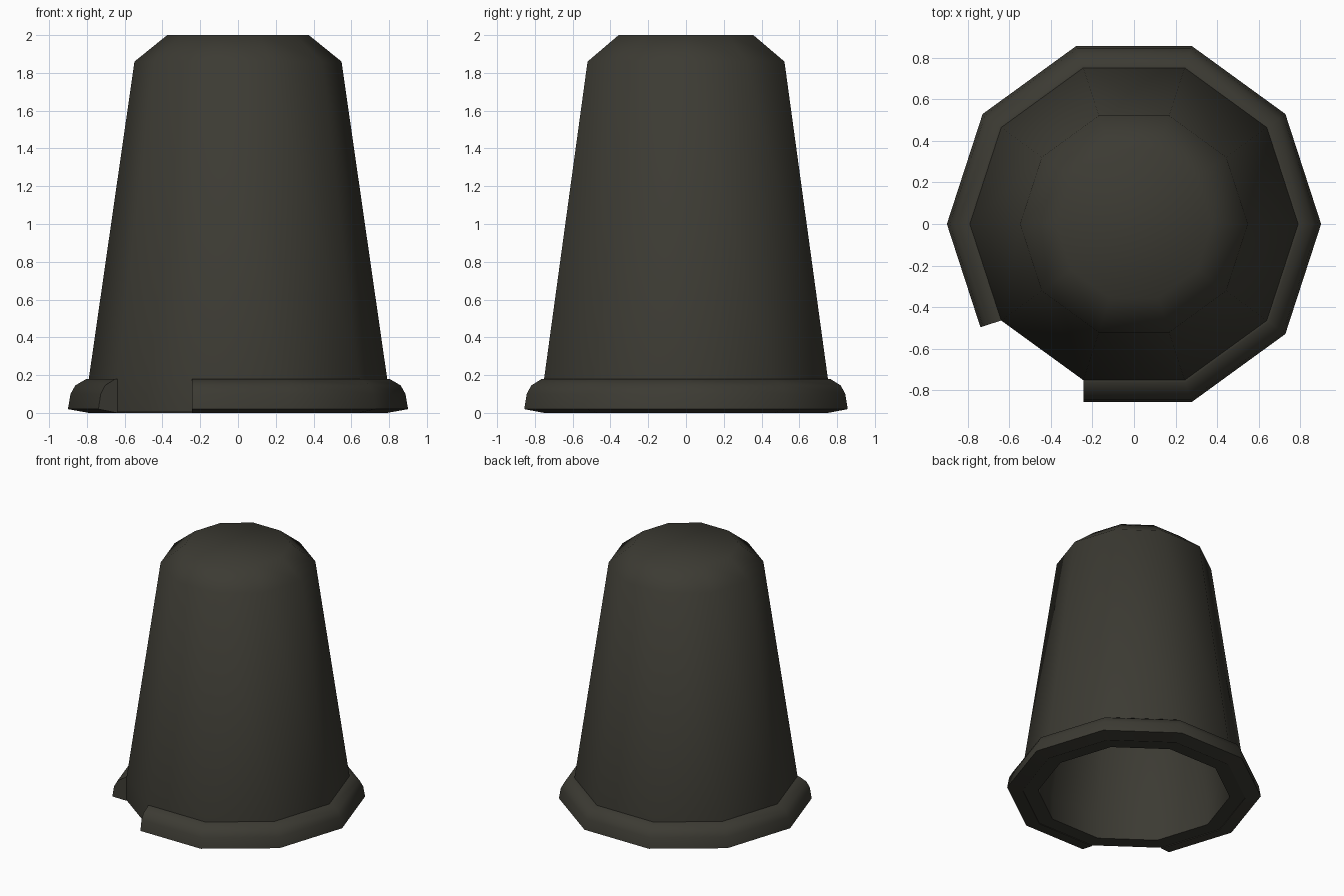
import bpy, bmesh, math
from mathutils import Vector

if "Cube" in bpy.data.objects:
    bpy.data.objects.remove(bpy.data.objects["Cube"])

SIDES = 10
mat = bpy.data.materials.new("dark olive grey")
mat.diffuse_color = (0.045, 0.043, 0.033, 1)
mat.use_nodes = True
mat.node_tree.nodes["Principled BSDF"].inputs["Base Color"].default_value = mat.diffuse_color


def finish(name, bm):
    bmesh.ops.recalc_face_normals(bm, faces=bm.faces)
    me = bpy.data.meshes.new(name)
    bm.to_mesh(me)
    bm.free()
    me.materials.append(mat)
    ob = bpy.data.objects.new(name, me)
    bpy.context.collection.objects.link(ob)
    bpy.ops.object.select_all(action='DESELECT')
    ob.select_set(True)
    bpy.context.view_layer.objects.active = ob
    bpy.ops.object.shade_smooth_by_angle(angle=math.radians(60))
    return ob


def corner(i, r, z):
    a = math.tau * i / SIDES
    return Vector((r * math.cos(a), r * math.sin(a), z))


# Hollow tapered body: outside from the crown down, then up the inside
profile = [(0.375, 2.0), (0.548, 1.86), (0.79, 0.18), (0.79, 0.005),
           (0.68, 0.005), (0.68, 0.18), (0.45, 1.80), (0.30, 1.90)]
bm = bmesh.new()
rings = [[bm.verts.new(corner(i, r, z)) for i in range(SIDES)] for r, z in profile]
for a, b in zip(rings, rings[1:]):
    for i in range(SIDES):
        j = (i + 1) % SIDES
        bm.faces.new((a[i], a[j], b[j], b[i]))
bm.faces.new(rings[0])
bm.faces.new(rings[-1])
finish("tapered_body", bm)

# Rim swept round nine sides, mitred at corners, square at the two open ends
section = [(0, 0.18), (0.012, 0.18), (0.068, 0.145), (0.092, 0.10),
           (0.105, 0.02), (0.0, 0.0)]
path = list(range(7, 17))        # open side lies between corners 6 and 7
bm = bmesh.new()
rings = []
for i in path:
    ring = []
    for d, z in section:
        if i in (path[0], path[-1]):
            side = i + 0.5 if i == path[0] else i - 0.5
            p = corner(i, 0.79, z) + corner(side, d, 0)
        else:
            p = corner(i, 0.79 + d / math.cos(math.pi / SIDES), z)
        ring.append(bm.verts.new(p))
    rings.append(ring)
n = len(section)
for a, b in zip(rings, rings[1:]):
    for k in range(n):
        m = (k + 1) % n
        bm.faces.new((a[k], a[m], b[m], b[k]))
bm.faces.new(rings[0])
bm.faces.new(rings[-1])
finish("open_rim", bm)
